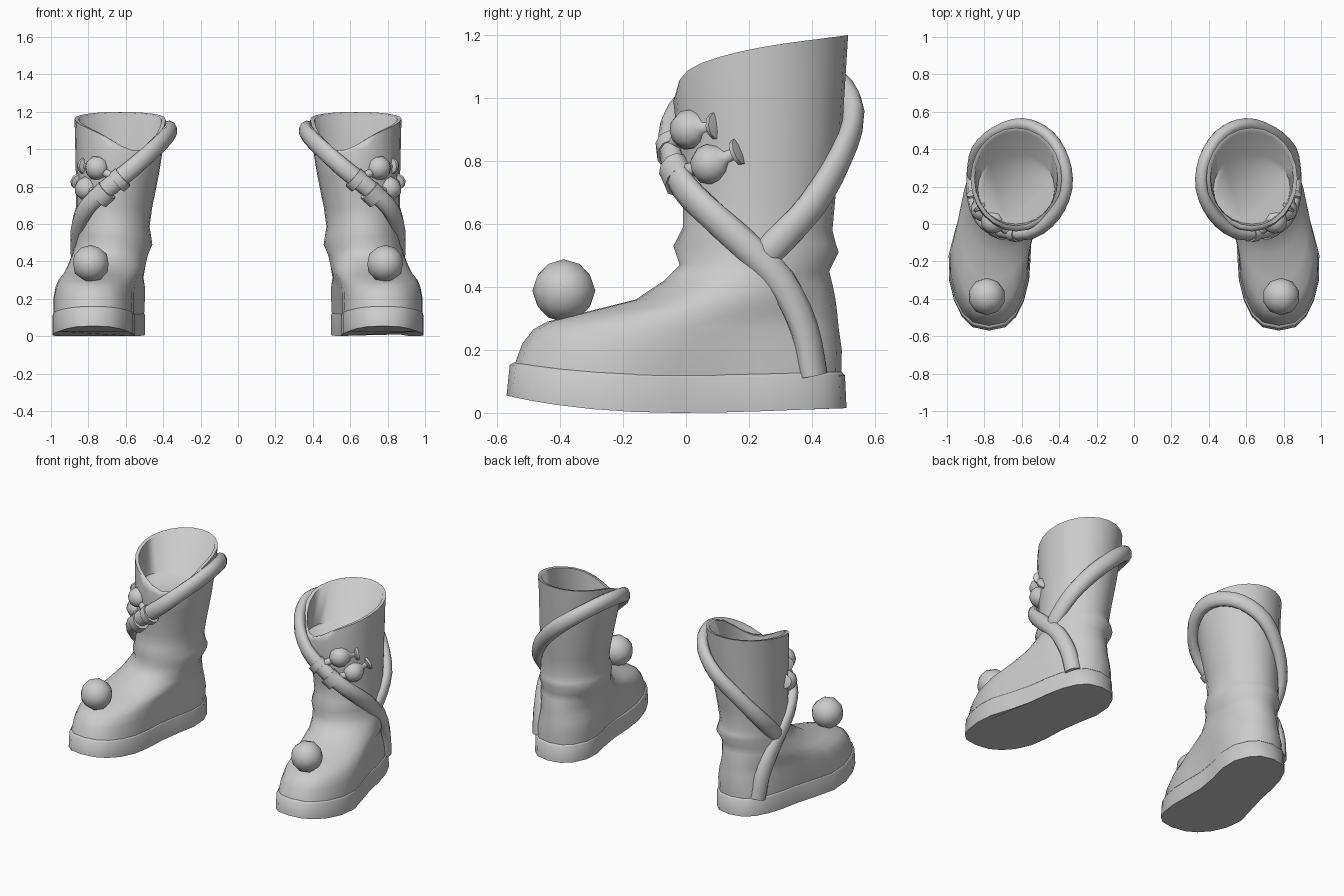
import bpy
import bmesh
from math import sin, cos, pi, exp, copysign
from mathutils import Vector

if "Cube" in bpy.data.objects:
    bpy.data.objects.remove(bpy.data.objects["Cube"])

grey = bpy.data.materials.new("plain grey")
grey.use_nodes = True
grey.diffuse_color = (0.6, 0.6, 0.6, 1)
grey.node_tree.nodes["Principled BSDF"].inputs["Base Color"].default_value = (0.6, 0.6, 0.6, 1)


def finish(name, bm, angle=50):
    """Turn a bmesh into a smooth object mirrored to the other boot."""
    bmesh.ops.recalc_face_normals(bm, faces=bm.faces)
    mesh = bpy.data.meshes.new(name)
    bm.to_mesh(mesh)
    bm.free()
    mesh.materials.append(grey)
    ob = bpy.data.objects.new(name, mesh)
    bpy.context.collection.objects.link(ob)
    bpy.ops.object.select_all(action="DESELECT")
    ob.select_set(True)
    bpy.context.view_layer.objects.active = ob
    bpy.ops.object.shade_smooth_by_angle(angle=angle * pi / 180)
    mirror = ob.modifiers.new("other boot", "MIRROR")
    mirror.use_mirror_merge = False
    return ob


def loft(name, rings, angle=50):
    """Skin a list of equal rings and cap both ends."""
    bm = bmesh.new()
    loops = [[bm.verts.new(p) for p in ring] for ring in rings]
    for a, b in zip(loops, loops[1:]):
        for i in range(len(a)):
            j = (i + 1) % len(a)
            bm.faces.new((a[i], a[j], b[j], b[i]))
    bm.faces.new(loops[0])
    bm.faces.new(loops[-1])
    return finish(name, bm, angle)


def boot_ring(xf, yf, zf, xb, yb, zb, half, power=1.0, sag=0.0, dip=0.0, waist=0.0, bend=0.0, n=24):
    """Oval from a front point to a back point, with a given half width.

    waist narrows the arch, bend turns the straight middle line into an S.
    """
    ring = []
    for i in range(n):
        a = 2 * pi * i / n
        s = (1 - cos(a)) / 2
        side = copysign(abs(sin(a)) ** power, sin(a)) * half
        side *= 1 - waist * exp(-((cos(a) + 0.15) / 0.4) ** 2)
        t = min(max((s - 0.3) / 0.6, 0), 1)
        turn = s + (t * t * (3 - 2 * t) - s) * bend
        z = zf + (zb - zf) * s - sag * sin(a) ** 2 * (1 + cos(a) / 2)
        z -= dip * max(0, cos(a + 0.5)) ** 4
        ring.append((xf + (xb - xf) * turn + side, yf + (yb - yf) * s, z))
    return ring


# Sole with a raised toe and a narrow arch
foot = dict(power=0.75, waist=0.2, bend=1)
loft("sole", [
    boot_ring(0.775, -0.57, 0.055, 0.68, 0.51, 0.015, 0.242, sag=0.035, **foot),
    boot_ring(0.775, -0.56, 0.152, 0.68, 0.505, 0.12, 0.242, sag=0.025, **foot),
    boot_ring(0.775, -0.547, 0.16, 0.68, 0.494, 0.13, 0.237, sag=0.025, **foot),
], 70)

# Foot, ankle folds, shaft, rim and lining in one skin
loft("boot_upper", [
    boot_ring(0.775, -0.546, 0.15, 0.68, 0.493, 0.12, 0.237, sag=0.025, **foot),
    boot_ring(0.775, -0.52, 0.22, 0.675, 0.495, 0.20, 0.232, 0.77, waist=0.15, bend=1),
    boot_ring(0.775, -0.485, 0.265, 0.67, 0.485, 0.27, 0.224, 0.82, waist=0.1, bend=0.8),
    boot_ring(0.775, -0.44, 0.29, 0.67, 0.48, 0.32, 0.216, 0.88, waist=0.05, bend=0.5),
    boot_ring(0.76, -0.30, 0.325, 0.67, 0.475, 0.36, 0.21, 0.92),
    boot_ring(0.73, -0.16, 0.36, 0.67, 0.465, 0.41, 0.207),
    boot_ring(0.70, -0.07, 0.42, 0.67, 0.455, 0.45, 0.203),
    boot_ring(0.67, -0.02, 0.47, 0.66, 0.485, 0.51, 0.207),
    boot_ring(0.67, -0.04, 0.53, 0.665, 0.475, 0.54, 0.203),
    boot_ring(0.67, -0.01, 0.59, 0.67, 0.465, 0.58, 0.197),
    boot_ring(0.665, -0.01, 0.69, 0.66, 0.475, 0.69, 0.204),
    boot_ring(0.645, -0.025, 0.85, 0.645, 0.495, 0.88, 0.222),
    boot_ring(0.63, -0.04, 1.02, 0.63, 0.51, 1.12, 0.242, sag=-0.015, dip=0.05),
    boot_ring(0.63, -0.03, 1.08, 0.63, 0.515, 1.20, 0.244, sag=-0.022, dip=0.1),
    boot_ring(0.63, -0.01, 1.08, 0.63, 0.495, 1.195, 0.222, sag=-0.022, dip=0.1),
    boot_ring(0.63, 0.0, 0.94, 0.63, 0.38, 0.95, 0.205),
], 75)


def spline(points, steps=3):
    """Smooth path through a few points."""
    pts = [Vector(p) for p in points]
    pts = [2 * pts[0] - pts[1]] + pts + [2 * pts[-1] - pts[-2]]
    path = []
    for a, b, c, d in zip(pts, pts[1:], pts[2:], pts[3:]):
        for k in range(steps):
            t = k / steps
            path.append(0.5 * (2 * b + (c - a) * t + (2 * a - 5 * b + 4 * c - d) * t * t
                               + (3 * b - a - 3 * c + d) * t ** 3))
    return path + [pts[-2]]


def strap(name, path, width, thick, n=10):
    """Sweep a flattened oval that lies against the shaft."""
    rings = []
    for i, p in enumerate(path):
        along = (path[min(i + 1, len(path) - 1)] - path[max(i - 1, 0)]).normalized()
        out = Vector((p.x - 0.65, p.y - 0.23, 0))
        out = (out - out.dot(along) * along).normalized()
        across = along.cross(out)
        rings.append([p + across * width * cos(2 * pi * k / n) + out * thick * sin(2 * pi * k / n)
                      for k in range(n)])
    return loft(name, rings)


# Strap: outer heel, over the front, round the inner top and back to the outer side
route = spline([
    (0.82, 0.405, 0.12), (0.835, 0.375, 0.27), (0.855, 0.30, 0.42), (0.86, 0.19, 0.53),
    (0.84, 0.08, 0.63), (0.79, 0.00, 0.71), (0.70, -0.04, 0.79), (0.55, -0.045, 0.91),
    (0.43, 0.045, 1.02), (0.365, 0.19, 1.09), (0.38, 0.34, 1.10), (0.46, 0.47, 1.05),
    (0.59, 0.53, 0.95), (0.73, 0.49, 0.81), (0.83, 0.40, 0.66), (0.855, 0.29, 0.54),
    (0.85, 0.25, 0.50)])
strap("strap", route, 0.05, 0.037)

# Bands wrapped round the strap at the front
for i, (a, b) in enumerate([((0.745, -0.02, 0.735), (0.70, -0.04, 0.78)),
                            ((0.65, -0.045, 0.82), (0.615, -0.05, 0.85))]):
    strap(f"strap_band_{i + 1}", [Vector(a), Vector(b)], 0.062, 0.048)


def turned(name, start, end, profile, n=10):
    """Round shape about a line; the profile holds (distance, radius) pairs."""
    start, axis = Vector(start), (Vector(end) - Vector(start)).normalized()
    u = axis.orthogonal().normalized()
    v = axis.cross(u)
    return loft(name, [[start + axis * d + (u * cos(2 * pi * k / n) + v * sin(2 * pi * k / n)) * r
                        for k in range(n)] for d, r in profile])


# Two round toggles with a neck and a flared end, each tied to the strap
toggle = [(-0.066, 0.012), (-0.05, 0.045), (-0.02, 0.064), (0.015, 0.064), (0.045, 0.045),
          (0.062, 0.022), (0.088, 0.02), (0.096, 0.042), (0.11, 0.044), (0.115, 0.02)]
for i, (ball, tip, tie) in enumerate([
        ((0.755, 0.015, 0.90), (0.825, 0.10, 0.912), (0.65, -0.055, 0.84)),
        ((0.81, 0.08, 0.79), (0.856, 0.17, 0.83), (0.74, -0.035, 0.76))]):
    turned(f"toggle_{i + 1}", ball, tip, toggle)
    length = (Vector(ball) - Vector(tie)).length
    turned(f"toggle_cord_{i + 1}", tie, ball, [(0, 0.022), (length, 0.022)], 8)

# Ball on the toe
bm = bmesh.new()
bmesh.ops.create_icosphere(bm, subdivisions=2, radius=0.1)
bmesh.ops.translate(bm, verts=bm.verts, vec=(0.787, -0.388, 0.388))
finish("toe_ball", bm)
